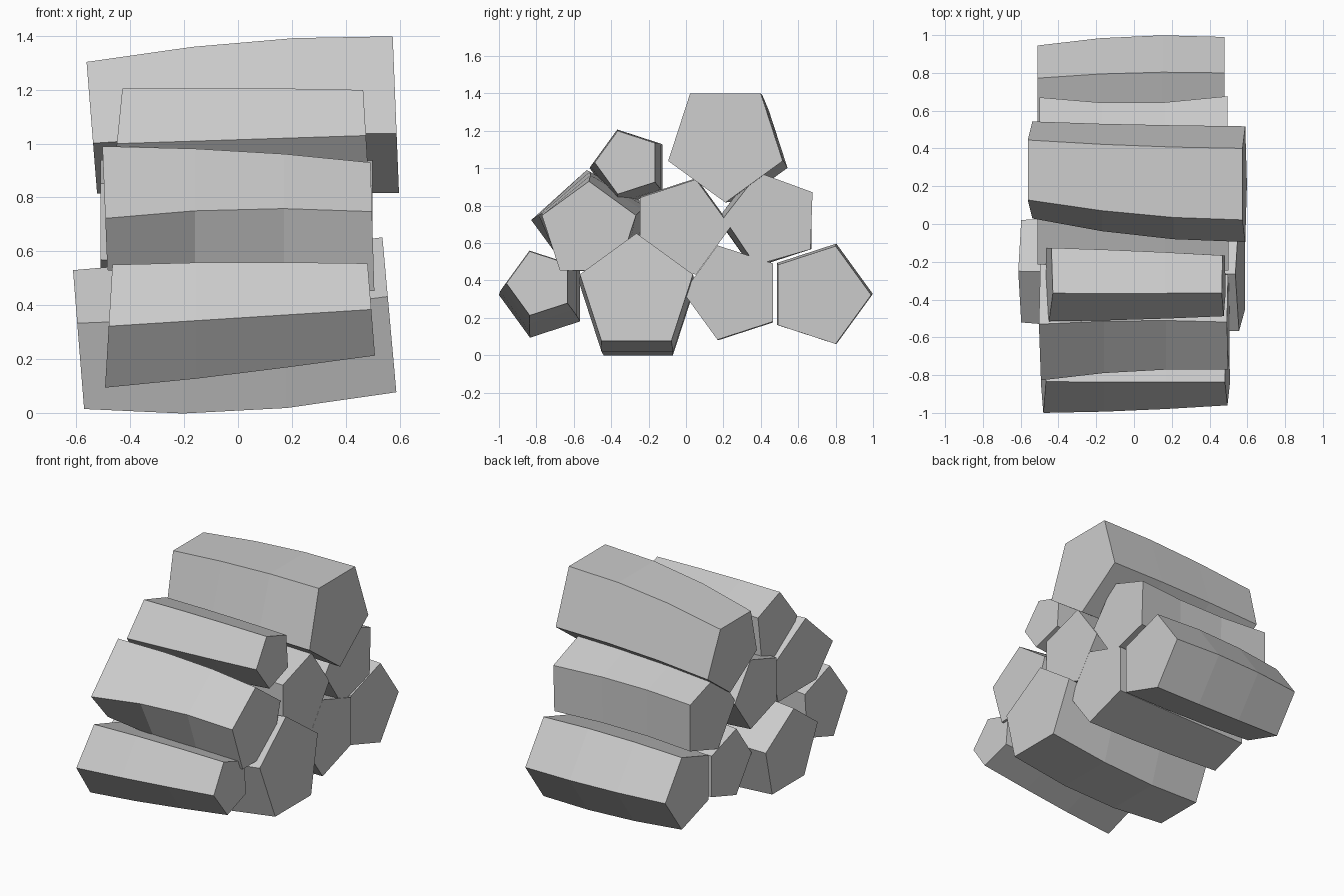
import bpy, bmesh
from math import cos, sin, radians

if "Cube" in bpy.data.objects:
    bpy.data.objects.remove(bpy.data.objects["Cube"])


def log(name, left, right, x0, x1, tilt0=0.0, tilt1=0.0, bulge=1.03, shift=(0, 0),
        floor=(-9, -9)):
    """Five-sided log along x; each end is (y, z, radius, angle).
    floor flattens the underside at a given height for each end."""
    bm = bmesh.new()
    rings = []
    for i in range(4):
        t = i / 3
        y, z, r, a = (p + (q - p) * t for p, q in zip(left, right))
        if i in (1, 2):
            r *= bulge
            y += shift[0]
            z += shift[1]
        low = floor[0] + (floor[1] - floor[0]) * t
        tilt = (tilt0, 0, 0, tilt1)[i]
        x = x0 + (x1 - x0) * t
        ring = []
        for k in range(5):
            ang = radians(a + 72 * k)
            dz = max(r * sin(ang), low - z)
            ring.append(bm.verts.new((x + tilt * dz, y + r * cos(ang), z + dz)))
        rings.append(ring)
    for p, q in zip(rings, rings[1:]):
        for k in range(5):
            n = (k + 1) % 5
            bm.faces.new((p[k], p[n], q[n], q[k]))
    bm.faces.new(rings[0])
    bm.faces.new(rings[-1])
    bmesh.ops.recalc_face_normals(bm, faces=bm.faces[:])
    mesh = bpy.data.meshes.new(name)
    bm.to_mesh(mesh)
    bm.free()
    bpy.context.collection.objects.link(bpy.data.objects.new(name, mesh))


# Bottom row, front to back
log("bottom_front_log", (-.76, .322, .24, 180), (-.78, .384, .18, 180),
    -.48, .495, .06, -.08, 1.03)
log("bottom_large_log", (-.25, .245, .285, 90), (-.265, .334, .318, 90),
    -.59, .565, -.08, -.09, 1.06, (0, -.023))
log("bottom_middle_log", (.26, .315, .23, 180), (.25, .335, .265, 180),
    -.5, .5)
log("bottom_back_log", (.695, .33, .25, 0), (.715, .322, .275, 0),
    -.51, .48, bulge=1.06, shift=(.008, .003))

# Middle row
log("middle_front_log", (-.495, .652, .34, 96), (-.519, .666, .264, 90),
    -.49, .5, -.04, -.03, .97, (.01, .02), floor=(.53, .40))
log("middle_centre_log", (-.02, .71, .24, 0), (-.03, .685, .268, 0),
    -.51, .5)
log("middle_back_log", (.46, .72, .26, 180), (.461, .726, .26, 178),
    -.5, .495, bulge=1.0, shift=(-.03, 0))

# Top row
log("top_small_log", (-.3, 1.0, .215, 180), (-.31, 1.03, .178, 180),
    -.45, .475, .1, -.06, 1.02)
log("top_large_log", (.286, 1.085, .27, -90), (.211, 1.138, .322, -90),
    -.545, .585, -.08, -.04, 1.04, (-.015, .015))
